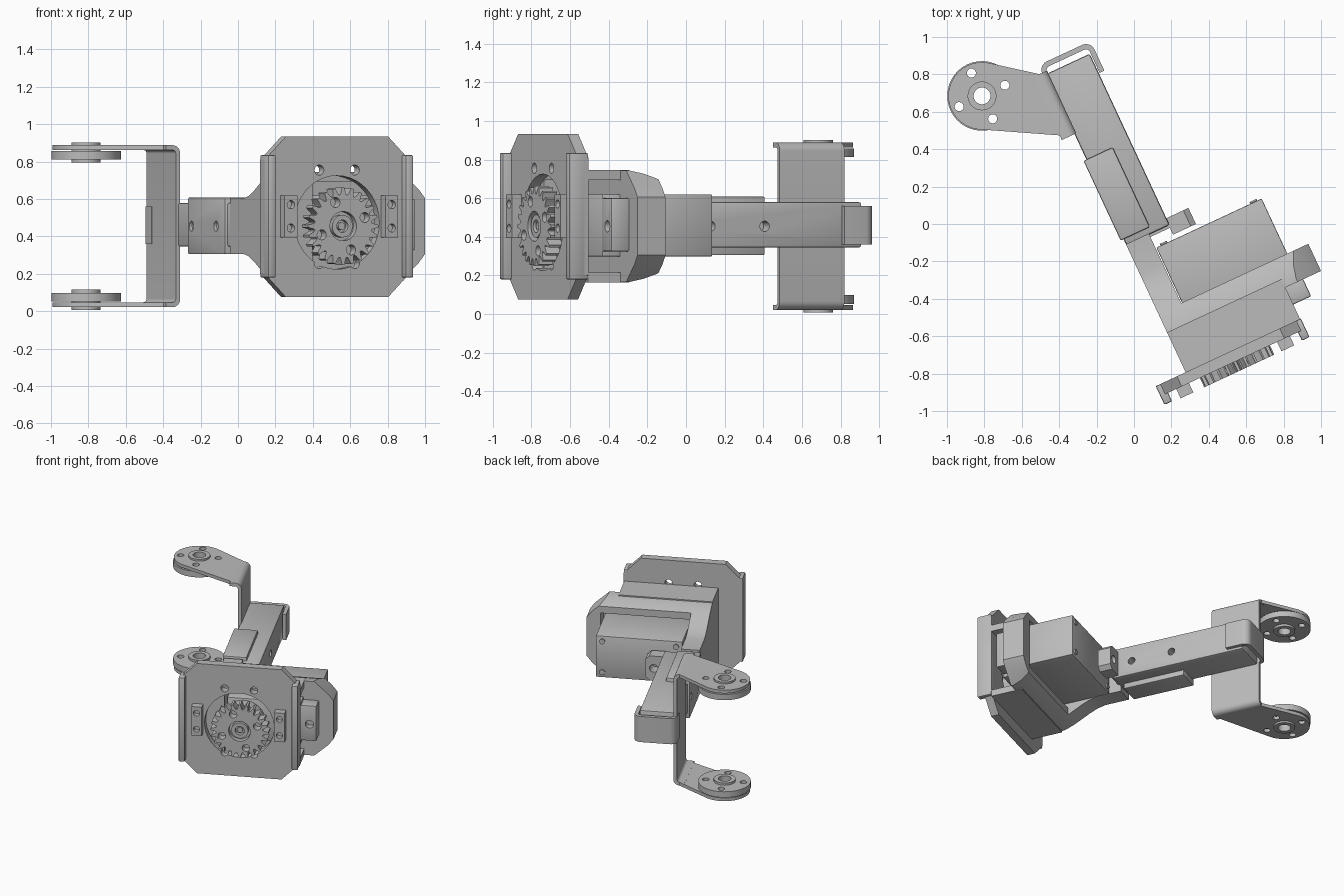
import bpy, bmesh
from math import cos, sin, pi, radians
from mathutils import Vector

if "Cube" in bpy.data.objects:
    bpy.data.objects.remove(bpy.data.objects["Cube"], do_unlink=True)

TURN = radians(25)      # whole assembly is turned about z
MID = 0.455             # height of the arm's centre line
parts = []

grey = bpy.data.materials.new("light_grey")
grey.use_nodes = True
grey.diffuse_color = (0.5, 0.5, 0.5, 1)
grey.node_tree.nodes["Principled BSDF"].inputs["Base Color"].default_value = (0.5, 0.5, 0.5, 1)


def prism(name, pts, axis, lo, hi, bevel=0, keep=True):
    """Extrude a 2D outline along one local axis."""
    place = {"x": lambda a, b, c: (c, a, b),
             "y": lambda a, b, c: (a, c, b),
             "z": lambda a, b, c: (a, b, c)}[axis]
    bm = bmesh.new()
    low = [bm.verts.new(place(p[0], p[1], lo)) for p in pts]
    top = [bm.verts.new(place(p[0], p[1], hi)) for p in pts]
    n = len(pts)
    bm.faces.new(low)
    bm.faces.new(top)
    for i in range(n):
        j = (i + 1) % n
        bm.faces.new((low[i], low[j], top[j], top[i]))
    bmesh.ops.recalc_face_normals(bm, faces=bm.faces)
    if bevel:
        bmesh.ops.bevel(bm, geom=bm.edges[:], offset=bevel, segments=2,
                        profile=0.5, affect="EDGES")
    mesh = bpy.data.meshes.new(name)
    bm.to_mesh(mesh)
    bm.free()
    mesh.materials.append(grey)
    ob = bpy.data.objects.new(name, mesh)
    bpy.context.collection.objects.link(ob)
    ob.rotation_euler.z = TURN
    if keep:
        parts.append(ob)
    return ob


def box(name, x, y, z, bevel=0, keep=True):
    pts = [(x[0], y[0]), (x[1], y[0]), (x[1], y[1]), (x[0], y[1])]
    return prism(name, pts, "z", z[0], z[1], bevel, keep)


def arc(c, r, a=0, b=360, n=40):
    full = b - a == 360
    return [(c[0] + r * cos(radians(a + (b - a) * i / n)),
             c[1] + r * sin(radians(a + (b - a) * i / n)))
            for i in range(n if full else n + 1)]


def rod(name, c, r, axis, lo, hi, keep=True):
    return prism(name, arc(c, r), axis, lo, hi, keep=keep)


def drill(ob, c, r, axis, lo, hi):
    combine(ob, rod("cutter", c, r, axis, lo, hi, keep=False))


def combine(ob, tool, operation="DIFFERENCE"):
    """Apply a boolean and throw the tool away."""
    tool.hide_render = True
    bpy.context.view_layer.update()
    mod = ob.modifiers.new("cut", "BOOLEAN")
    mod.operation, mod.object, mod.solver = operation, tool, "EXACT"
    with bpy.context.temp_override(object=ob, active_object=ob, selected_objects=[ob]):
        bpy.ops.object.modifier_apply(modifier=mod.name)
    bpy.data.objects.remove(tool, do_unlink=True)


def strip(corners, r, t):
    """Outline of a bent sheet that follows corners, thickened to its left."""
    p = [Vector(c) for c in corners]
    path = [p[0]]
    for a, b, c in zip(p, p[1:], p[2:]):
        s, e = b + (a - b).normalized() * r, b + (c - b).normalized() * r
        centre = s + e - b
        for i in range(7):
            k = i / 6 * pi / 2
            path.append(centre + (s - centre) * cos(k) + (e - centre) * sin(k))
    path.append(p[-1])
    inner = []
    for i, q in enumerate(path):
        d = (path[min(i + 1, len(path) - 1)] - path[max(i - 1, 0)]).normalized()
        inner.append(q + Vector((-d.y, d.x)) * t)
    return path + inner[::-1]


# Front plate with chamfered corners, large opening and screw holes
PX, PZ = 0.167, 0.505
w, h, ch = 0.428, 0.428, 0.125
octagon = [(PX + sx * a, PZ + sz * b) for sx, sz, a, b in (
    (-1, -1, w - ch, h), (1, -1, w - ch, h), (1, -1, w, h - ch), (1, 1, w, h - ch),
    (1, 1, w - ch, h), (-1, 1, w - ch, h), (-1, 1, w, h - ch), (-1, -1, w, h - ch))]
plate = prism("front_plate", octagon, "y", -0.895, -0.835)
drill(plate, (PX, MID + 0.02), 0.25, "y", -1, -0.7)
for sx in (-1, 1):
    for sz in (-1, 1):
        drill(plate, (PX + sx * 0.105, PZ + sz * 0.25), 0.027, "y", -1, -0.7)
    # side lips and screw blocks
    side = sorted((PX + sx * w, PX + sx * (w - 0.045)))
    box("plate_lip", side, (-0.945, -0.835), (0.18, 0.835), 0.008)
    side = sorted((PX + sx * 0.335, PX + sx * 0.26))
    block = box("screw_block", side, (-0.95, -0.89), (0.395, 0.62))
    for z in (MID - 0.01, 0.57):
        drill(block, (sum(side) / 2, z), 0.022, "y", -1, -0.91)

# Toothed gear with hub
GC = (0.178, MID)
TEETH = 24
outline = []
for i in range(TEETH):
    for step, r in ((-0.42, 0.168), (-0.3, 0.178), (-0.13, 0.207), (0.13, 0.207), (0.3, 0.178), (0.42, 0.168)):
        k = 2 * pi * (i + step) / TEETH
        outline.append((GC[0] + r * cos(k), GC[1] + r * sin(k)))
gear = prism("gear", outline, "y", -0.95, -0.87)
for i in range(4):
    k = radians(20 + 90 * i)
    drill(gear, (GC[0] + 0.135 * cos(k), GC[1] + 0.135 * sin(k)), 0.027, "y", -1, -0.89)
drill(gear, GC, 0.078, "y", -1, -0.91)
hub = rod("gear_hub", GC, 0.06, "y", -0.94, -0.86)
drill(hub, GC, 0.033, "y", -1, -0.9)
rod("gear_screw", GC, 0.02, "y", -0.93, -0.88)
rod("motor_shaft_disc", GC, 0.15, "y", -0.88, -0.74)

# Bell-shaped bracket: side wall, top and bottom flanges, mounting frame
bell = [(-0.08, 0.15), (-0.26, 0.15), (-0.32, 0.162), (-0.38, 0.187), (-0.44, 0.218),
        (-0.5, 0.248), (-0.56, 0.272), (-0.63, 0.288), (-0.835, 0.29)]
profile = [(y, MID + z) for y, z in bell] + [(y, MID - z) for y, z in bell[::-1]]
prism("bracket_wall", profile, "x", -0.085, 0.05)
for s in (-1, 1):
    box("bracket_flange", (-0.085, 0.59), (-0.835, -0.6),
        sorted((MID + s * 0.29, MID + s * 0.24)))
tip = [(-0.084, MID - 0.4), (0.66, MID - 0.4), (0.66, MID - 0.29), (0.76, MID - 0.2), (0.8, MID - 0.15),
       (0.8, MID + 0.15), (0.76, MID + 0.2), (0.66, MID + 0.29), (0.66, MID + 0.4), (-0.084, MID + 0.4)]
frame = prism("mounting_frame", tip, "y", -0.65, -0.49)
combine(frame, prism("cutter", profile, "x", -0.2, 1, keep=False), "INTERSECT")
combine(frame, box("cutter", (0.03, 0.7), (-0.61, -0.4), (MID - 0.19, MID + 0.19), keep=False))

# Motor body with mounting ears, screws and rear tab
box("motor_body", (0.055, 0.676), (-0.62, -0.165), (0.298, 0.62), 0.006)
box("motor_front", (0.055, 0.585), (-0.75, -0.6), (0.298, 0.62), 0.006)
ear = box("motor_ear", (0.57, 0.695), (-0.75, -0.645), (0.325, 0.6), 0.008)
drill(ear, (0.645, MID), 0.03, "y", -0.9, -0.7)
for x in (0.1, 0.63):
    for z in (0.34, 0.58):
        rod("motor_screw", (x, z), 0.02, "y", -0.17, -0.155)
tab = prism("rear_tab", [(0.165, 0.36), (0.27, 0.36), (0.3, 0.39), (0.3, 0.52),
                         (0.27, 0.55), (0.165, 0.55)], "y", -0.14, -0.045)
drill(tab, (0.24, MID), 0.03, "y", -0.3, 0.1)
box("tab_link", (0.05, 0.2), (-0.1, -0.045), (0.36, 0.55))

# Arm and the sleeve wrapped round its outer side
arm = box("arm", (-0.085, 0.17), (-0.085, 0.925), (0.345, 0.58), 0.012)
sleeve = box("arm_sleeve", (-0.102, 0.07), (-0.05, 0.42), (0.305, 0.608), 0.008)
for y in (0.06, 0.37):
    drill(arm, (y, MID), 0.027, "x", 0.1, 0.4)
    drill(sleeve, (y, MID), 0.027, "x", -0.3, -0.05)

# Bent strap over the arm tip
strap = [(0.203, 0.81), (0.203, 0.985), (-0.105, 0.985), (-0.105, 0.87)]
prism("tip_strap", strip(strap, 0.05, 0.028), "z", 0.36, 0.56)

# C-shaped end frame with a round horn at each end
HC = (-0.447, 0.964)
HI, LO = 0.888, 0.022
web = [(-0.16, LO), (-0.075, LO), (-0.075, HI), (-0.16, HI)]
prism("end_web", strip(web, 0.045, 0.026), "y", 0.57, 0.94)
for s in (-1, 1):
    def span(a, b):
        return sorted((MID + s * a, MID + s * b))
    flange = prism("end_flange", [(-0.12, 0.575), (-0.12, 0.94)] + arc(HC, 0.18, 55, 245),
                   "z", *span(0.408, 0.433))
    horn = rod("horn_disc", HC, 0.186, "z", *span(0.357, 0.402))
    boss = rod("horn_boss", HC, 0.077, "z", *span(0.34, 0.447))
    drill(flange, HC, 0.06, "z", -1, 2)
    drill(horn, HC, 0.06, "z", -1, 2)
    drill(boss, HC, 0.045, "z", -1, 2)
    for i in range(4):
        spot = (HC[0] + 0.135 * cos(i * pi / 2), HC[1] + 0.135 * sin(i * pi / 2))
        drill(flange, spot, 0.024, "z", -1, 2)
        drill(horn, spot, 0.024, "z", -1, 2)

# Smooth the round walls, keep hard edges
bpy.ops.object.select_all(action="DESELECT")
for ob in parts:
    ob.select_set(True)
bpy.context.view_layer.objects.active = parts[0]
bpy.ops.object.shade_smooth_by_angle(angle=radians(30))
